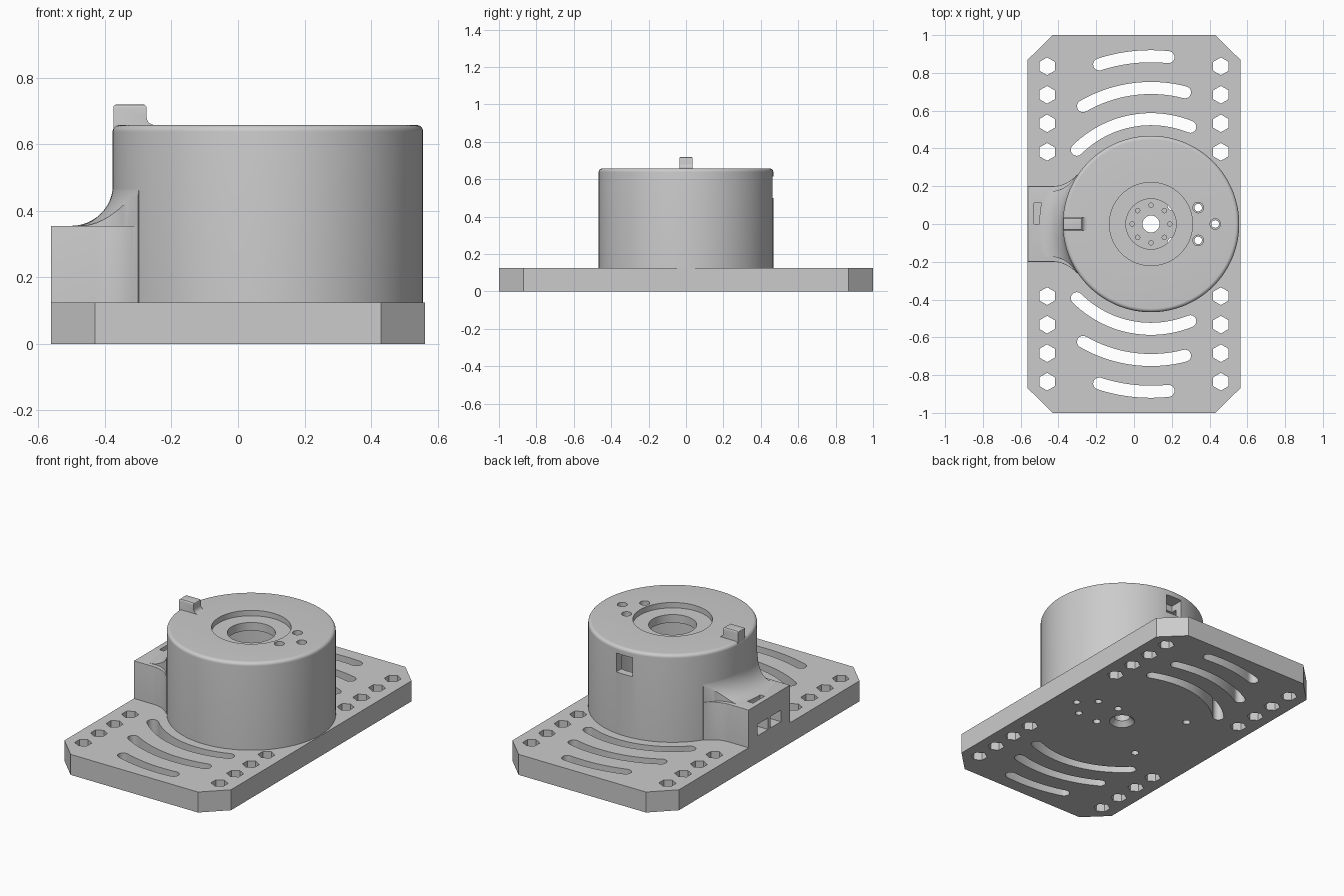
import bpy, bmesh
from math import sin, cos, pi, radians
from mathutils import Matrix, Vector

if "Cube" in bpy.data.objects:
    bpy.data.objects.remove(bpy.data.objects["Cube"])

AXIS = 0.09          # x position of the housing axis
PLATE = 0.125        # plate thickness
RADIUS = 0.467       # housing radius

grey = bpy.data.materials.new("plain grey")
grey.use_nodes = True
grey.diffuse_color = (0.6, 0.6, 0.6, 1)
grey.node_tree.nodes["Principled BSDF"].inputs["Base Color"].default_value = (0.6, 0.6, 0.6, 1)


def finish(name, bm):
    bmesh.ops.recalc_face_normals(bm, faces=bm.faces)
    mesh = bpy.data.meshes.new(name)
    bm.to_mesh(mesh)
    bm.free()
    mesh.materials.append(grey)
    obj = bpy.data.objects.new(name, mesh)
    bpy.context.collection.objects.link(obj)
    return obj


def activate(obj):
    bpy.ops.object.select_all(action='DESELECT')
    obj.select_set(True)
    bpy.context.view_layer.objects.active = obj


def combine(obj, tool, operation='DIFFERENCE'):
    mod = obj.modifiers.new("shape", 'BOOLEAN')
    mod.operation, mod.solver, mod.object = operation, 'EXACT', tool
    activate(obj)
    bpy.ops.object.modifier_apply(modifier=mod.name)
    bpy.data.objects.remove(tool)


def prism(bm, points, z0, z1):
    face = bm.faces.new([bm.verts.new((x, y, z0)) for x, y in points])
    top = bmesh.ops.extrude_face_region(bm, geom=[face], use_keep_orig=True)["geom"]
    verts = [g for g in top if isinstance(g, bmesh.types.BMVert)]
    bmesh.ops.translate(bm, verts=verts, vec=(0, 0, z1 - z0))


def arc(cx, cy, r, a0, a1, steps=8):
    angles = [radians(a0 + (a1 - a0) * i / steps) for i in range(steps + 1)]
    return [(cx + r * cos(a), cy + r * sin(a)) for a in angles]


def circle(cx, cy, r, n=24, start=0):
    return arc(cx, cy, r, start, start + 360, n)[:-1]


def rectangle(x0, x1, y0, y1):
    return [(x0, y0), (x1, y0), (x1, y1), (x0, y1)]


def lathe(name, profile):
    bm = bmesh.new()
    verts = [bm.verts.new((AXIS + r, 0, z)) for r, z in profile]
    edges = [bm.edges.new((verts[i - 1], verts[i])) for i in range(len(verts))]
    bmesh.ops.spin(bm, geom=verts + edges, cent=(AXIS, 0, 0), axis=(0, 0, 1),
                   angle=2 * pi, steps=128, use_merge=True)
    bmesh.ops.remove_doubles(bm, verts=bm.verts, dist=0.0001)
    return finish(name, bm)


def slot(r, a0, a1, half=0.032):
    def end(a, turn):
        x, y = arc(AXIS, 0, r, a, a)[0]
        return arc(x, y, half, turn, turn + 180)
    return (arc(AXIS, 0, r + half, a0, a1, 24)[1:-1] + end(a1, a1)
            + arc(AXIS, 0, r - half, a1, a0, 24)[1:-1] + end(a0, a0 + 180))


# Base plate with chamfered corners
bm = bmesh.new()
prism(bm, [(-0.43, -1), (0.43, -1), (0.5625, -0.87), (0.5625, 0.87),
           (0.43, 1), (-0.43, 1), (-0.5625, 0.87), (-0.5625, -0.87)], 0, PLATE)
base_plate = finish("base_plate", bm)

# Curved slots, hexagonal holes and screw holes
screws = [(0.34, 0.087), (0.34, -0.087), (0.43, 0)]
bm = bmesh.new()
for side in (-1, 1):
    for r, a0, a1 in ((0.555, 68, 135), (0.72, 75.5, 120), (0.888, 84, 108)):
        prism(bm, [(x, side * y) for x, y in slot(r, a0, a1)], -0.1, 0.3)
    for x in (-0.46, 0.46):
        for y in (0.382, 0.533, 0.684, 0.835):
            prism(bm, circle(x, side * y, 0.047, 6, 30), -0.1, 0.3)
    prism(bm, circle(0.2, side * 0.095, 0.022), -0.1, 0.3)
    prism(bm, circle(-0.2, side * 0.23, 0.022), -0.1, 0.3)
for x, y in screws:
    prism(bm, circle(x, y, 0.02), -0.1, 0.3)
for x, y in circle(AXIS, 0, 0.1, 8):
    prism(bm, circle(x, y, 0.012, 12), 0.07, 0.3)
prism(bm, circle(AXIS, 0, 0.045, 32), -0.1, 0.3)
combine(base_plate, finish("plate_cutter", bm))

# Countersink under the centre hole
bm = bmesh.new()
bmesh.ops.create_cone(bm, cap_ends=True, segments=32, radius1=0.099, radius2=0.044,
                      depth=0.06, matrix=Matrix.Translation((AXIS, 0, 0)))
combine(base_plate, finish("countersink_cutter", bm))

# Hollow round housing with a stepped bore in its lid
housing = lathe("housing", [(0.42, 0.12), (RADIUS, 0.12)]
                + arc(RADIUS - 0.02, 0.638, 0.02, 0, 90)
                + [(0.22, 0.658), (0.22, 0.625), (0.133, 0.625), (0.133, 0.575), (0.42, 0.575)])
bm = bmesh.new()
for x, y in screws:
    prism(bm, circle(x, y, 0.028), 0.5, 0.8)
prism(bm, rectangle(AXIS - 0.055, AXIS + 0.055, 0.38, 0.6), 0.5, 0.615)
combine(housing, finish("housing_cutter", bm))


# Plan outline of the connector block, flaring into the housing
def block_outline(front, width):
    a, b, c = Vector((-0.43, width)), Vector((-0.36, width)), Vector((-0.30, 0.262))
    flare = [a * (1 - t) ** 2 + b * 2 * t * (1 - t) + c * t * t for t in [i / 8 for i in range(9)]]
    half = [(front, width)] + [tuple(p) for p in flare]
    return half + arc(AXIS, 0, 0.44, 147, 213, 12) + [(x, -y) for x, y in reversed(half)]


# Connector block with rounded edges
bm = bmesh.new()
prism(bm, block_outline(-0.5625, 0.2), PLATE, 0.355)
soft = [e for e in bm.edges
        if all(v.co.x < -0.56 for v in e.verts) and abs(e.verts[0].co.z - e.verts[1].co.z) > 0.1
        or all(v.co.x < -0.31 and v.co.z > 0.3 and (v.co - Vector((AXIS, 0, v.co.z))).length > 0.45
               for v in e.verts)]
bmesh.ops.bevel(bm, geom=soft, offset=0.03, offset_type='OFFSET', segments=5,
                profile=0.5, affect='EDGES', clamp_overlap=True)
connector_block = finish("connector_block", bm)

# Sockets in the end face and the window above
bm = bmesh.new()
for y in (0.062, -0.062):
    prism(bm, rectangle(-0.7, -0.48, y - 0.05, y + 0.05), 0.165, 0.235)
prism(bm, rectangle(-0.53, -0.445, 0, 0.11), 0.28, 0.45)
combine(connector_block, finish("socket_cutter", bm))

# Concave fillet between block and housing
connector_fillet = lathe("connector_fillet", [(0.44, 0.3), (0.591, 0.3)]
                         + arc(0.591, 0.48, 0.125, 270, 180, 12) + [(0.44, 0.48)])
bm = bmesh.new()
prism(bm, block_outline(-0.53, 0.175), 0.2, 0.6)
combine(connector_fillet, finish("fillet_outline", bm), 'INTERSECT')

# Small index tab on the rim
bm = bmesh.new()
prism(bm, [(-0.375, 0.6), (-0.375, 0.72), (-0.275, 0.72)]
      + arc(-0.25, 0.683, 0.025, 180, 270, 5) + [(-0.25, 0.6)], -0.035, 0.035)
bmesh.ops.rotate(bm, verts=bm.verts, cent=(0, 0, 0), matrix=Matrix.Rotation(pi / 2, 3, 'X'))
bmesh.ops.recalc_face_normals(bm, faces=bm.faces)
rim = [e for e in bm.edges if all(v.co.z > 0.7 for v in e.verts)]
bmesh.ops.bevel(bm, geom=rim, offset=0.01, segments=3, profile=0.5, affect='EDGES')
index_tab = finish("index_tab", bm)

# Smooth shading with sharp edges kept
for obj in (base_plate, housing, connector_block, connector_fillet, index_tab):
    activate(obj)
    bpy.ops.object.shade_smooth_by_angle(angle=radians(30))
